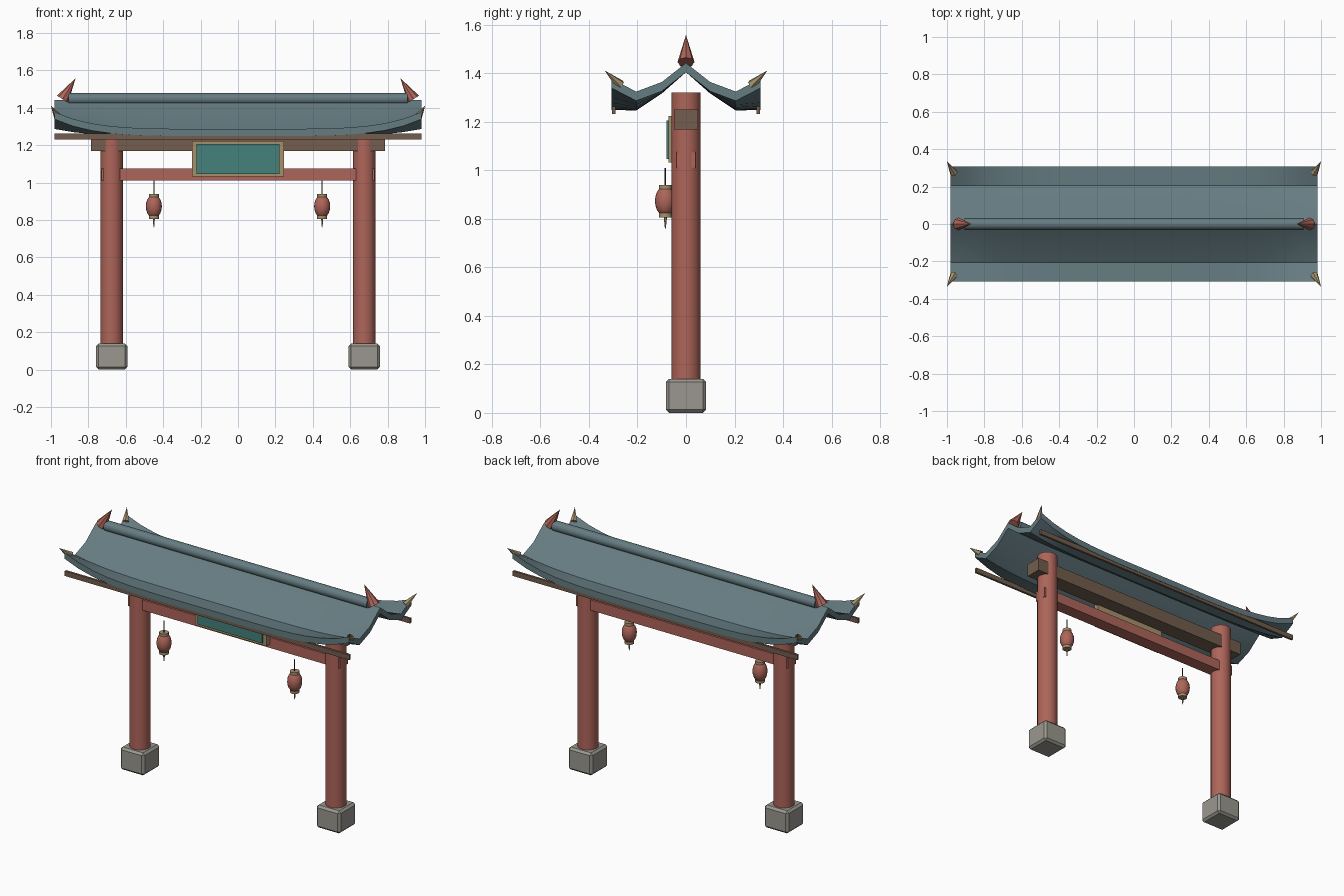
import bpy, bmesh, math
from mathutils import Vector

if "Cube" in bpy.data.objects:
    bpy.data.objects.remove(bpy.data.objects["Cube"])


def mat(name, r, g, b):
    m = bpy.data.materials.new(name)
    m.diffuse_color = (r, g, b, 1)
    m.use_nodes = True
    m.node_tree.nodes["Principled BSDF"].inputs["Base Color"].default_value = m.diffuse_color
    return m


RED = mat("red_paint", 0.42, 0.13, 0.10)
SLATE = mat("slate_roof", 0.13, 0.20, 0.22)
WOOD = mat("brown_wood", 0.17, 0.11, 0.075)
STONE = mat("stone", 0.32, 0.31, 0.27)
TEAL = mat("teal_panel", 0.06, 0.22, 0.20)
GOLD = mat("dull_gold", 0.38, 0.28, 0.15)
DARK = mat("dark_cord", 0.04, 0.035, 0.03)


def make(name, bm, material, smooth=False, bevel=0, segments=1):
    bmesh.ops.recalc_face_normals(bm, faces=bm.faces)
    me = bpy.data.meshes.new(name)
    bm.to_mesh(me)
    bm.free()
    me.materials.append(material)
    ob = bpy.data.objects.new(name, me)
    bpy.context.collection.objects.link(ob)
    if bevel:
        mod = ob.modifiers.new("bevel", "BEVEL")
        mod.width, mod.segments = bevel, segments
    if smooth:
        bpy.ops.object.select_all(action="DESELECT")
        ob.select_set(True)
        bpy.context.view_layer.objects.active = ob
        bpy.ops.object.shade_smooth_by_angle(angle=math.radians(35))
    return ob


def box(name, lo, hi, material, bevel=0):
    bm = bmesh.new()
    bmesh.ops.create_cube(bm, size=1)
    for v in bm.verts:
        v.co = [(lo[i] + hi[i]) / 2 + v.co[i] * (hi[i] - lo[i]) for i in range(3)]
    return make(name, bm, material, bevel=bevel)


def rod(name, a, b, r1, r2, material, sides=16, smooth=True):
    """Cylinder or cone running from point a to point b."""
    a, b = Vector(a), Vector(b)
    bm = bmesh.new()
    bmesh.ops.create_cone(bm, cap_ends=True, segments=sides, radius1=r1,
                          radius2=r2, depth=(b - a).length)
    rot = (b - a).to_track_quat("Z", "Y")
    for v in bm.verts:
        v.co = rot @ v.co + (a + b) / 2
    return make(name, bm, material, smooth)


# posts on stone bases
for s, side in ((-1, "left"), (1, "right")):
    x = 0.675 * s
    box(side + "_base", (x - 0.083, -0.083, 0), (x + 0.083, 0.083, 0.14), STONE, 0.013)
    rod(side + "_post", (x, 0, 0.13), (x, 0, 1.32), 0.06, 0.06, RED, 24)

# cross beams
box("lower_beam", (-0.73, -0.04, 1.01), (0.73, 0.04, 1.075), RED)
box("upper_beam", (-0.785, -0.05, 1.168), (0.785, 0.05, 1.25), WOOD)

# sign board between the beams
box("sign_frame", (-0.247, -0.072, 1.032), (0.247, -0.04, 1.223), GOLD)
box("sign_panel", (-0.223, -0.081, 1.047), (0.223, -0.065, 1.205), TEAL)

# curved roof: mid-span profile, lifted towards the four corners
X, Y, THICK, NX = 0.98, 0.307, 0.038, 20
half = [(0.307, 1.287), (0.205, 1.284), (0.1, 1.354)]
profile = [(-y, z) for y, z in half] + [(0, 1.442)] + half[::-1]
bm = bmesh.new()
rings = []
for i in range(NX + 1):
    x = -X + 2 * X * i / NX
    top = [(x, y, z + 0.09 * abs(x / X) ** 5 * (y / Y) ** 2) for y, z in profile]
    low = [(a, b, c - THICK) for a, b, c in reversed(top)]
    rings.append([bm.verts.new(p) for p in top + low])
n, m = len(rings[0]), len(profile)
for r, q in zip(rings, rings[1:]):
    for j in range(n):
        k = (j + 1) % n
        bm.faces.new((r[j], r[k], q[k], q[j]))
for r in (rings[0], rings[-1]):
    for j in range(m - 1):
        bm.faces.new((r[j], r[j + 1], r[n - 2 - j], r[n - 1 - j]))
make("roof", bm, SLATE, smooth=True)

# ridge pole
rod("ridge_pole", (-0.905, 0, 1.448), (0.905, 0, 1.448), 0.031, 0.031, SLATE, 12)

# eave boards
for s, side in ((-1, "front"), (1, "back")):
    y = 0.298 * s
    box(side + "_eave_board", (-0.98, y - 0.007, 1.231), (0.98, y + 0.007, 1.262), WOOD)

for s, side in ((-1, "left"), (1, "right")):
    # ridge finials leaning inward
    rod(side + "_ridge_finial", (0.938 * s, 0, 1.446), (0.868 * s, 0, 1.558),
        0.035, 0, RED, 8, False)
    # corner horns
    for t, end in ((-1, "front"), (1, "back")):
        rod(f"{end}_{side}_corner_horn", (0.963 * s, 0.272 * t, 1.352),
            (1.0 * s, 0.335 * t, 1.411), 0.022, 0, GOLD, 6, False)

    # hanging lanterns
    x, y = 0.45 * s, -0.085
    rod(side + "_lantern_cord", (x, y, 0.93), (x, y, 1.01), 0.003, 0.003, DARK, 6)
    bm = bmesh.new()
    bmesh.ops.create_uvsphere(bm, u_segments=16, v_segments=10, radius=1)
    for v in bm.verts:
        v.co = (x + v.co.x * 0.043, y + v.co.y * 0.043, 0.873 + v.co.z * 0.063)
    make(side + "_lantern_body", bm, RED, smooth=True)
    for z, part in ((0.806, "lower"), (0.922, "upper")):
        rod(f"{side}_lantern_{part}_cap", (x, y, z), (x, y, z + 0.017),
            0.027, 0.027, GOLD, 14)
    rod(side + "_lantern_tassel", (x, y, 0.81), (x, y, 0.76), 0.007, 0.002, GOLD, 6)
